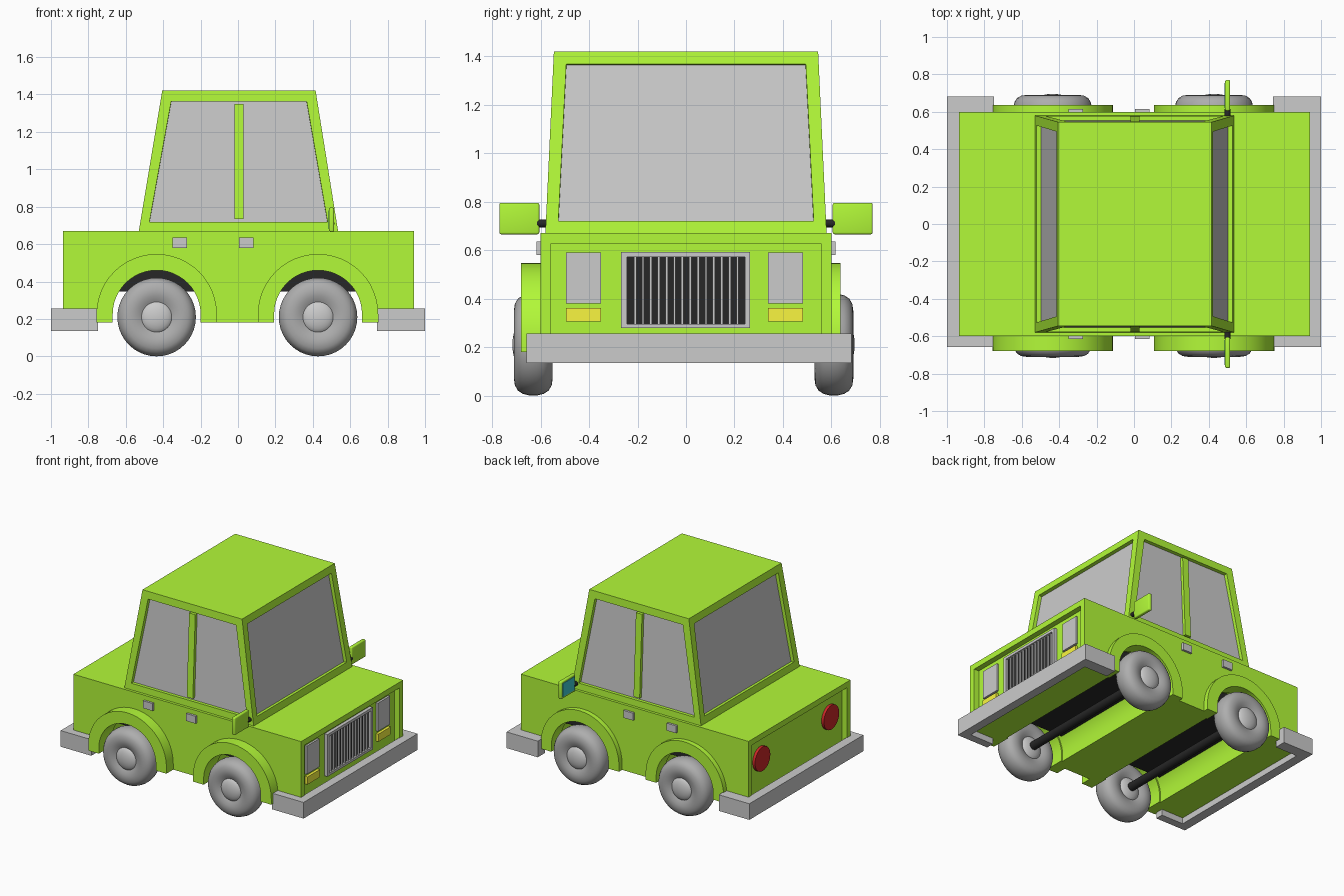
import bpy, bmesh, math
from mathutils import Vector, Matrix

if "Cube" in bpy.data.objects:
    bpy.data.objects.remove(bpy.data.objects["Cube"])


def mat(name, r, g, b):
    m = bpy.data.materials.new(name)
    m.diffuse_color = (r, g, b, 1)
    m.use_nodes = True
    m.node_tree.nodes["Principled BSDF"].inputs["Base Color"].default_value = m.diffuse_color
    return m


GREEN = mat("green_paint", 0.45, 0.95, 0.04)
BLACK = mat("black", 0.02, 0.02, 0.02)
RUBBER = mat("rubber", 0.42, 0.42, 0.42)
GREY = mat("grey", 0.66, 0.66, 0.66)
GLASS = mat("glass", 0.8, 0.8, 0.8)
YELLOW = mat("yellow", 0.95, 0.92, 0.05)
RED = mat("red", 0.6, 0.02, 0.02)
TEAL = mat("teal", 0.05, 0.6, 0.65)


def finish(name, bm, *mats, smooth=False):
    bmesh.ops.recalc_face_normals(bm, faces=bm.faces[:])
    me = bpy.data.meshes.new(name)
    bm.to_mesh(me)
    bm.free()
    for m in mats:
        me.materials.append(m)
    ob = bpy.data.objects.new(name, me)
    bpy.context.collection.objects.link(ob)
    if smooth:
        bpy.ops.object.select_all(action='DESELECT')
        ob.select_set(True)
        bpy.context.view_layer.objects.active = ob
        bpy.ops.object.shade_smooth_by_angle(angle=math.radians(35))
    return ob


def box(name, x, y, z, m, bevel=0):
    lo, hi = Vector((x[0], y[0], z[0])), Vector((x[1], y[1], z[1]))
    bm = bmesh.new()
    bmesh.ops.create_cube(bm, size=1, matrix=Matrix.Translation((lo + hi) / 2) @ Matrix.Diagonal((*(hi - lo), 1)))
    if bevel:
        bmesh.ops.bevel(bm, geom=bm.edges[:], offset=bevel, segments=3, profile=0.5, affect='EDGES')
    return finish(name, bm, m, smooth=bool(bevel))


def prism(pts, place, a, b):
    """Closed outline swept from a to b; place(u, v, t) gives the position."""
    bm = bmesh.new()
    f = bm.faces.new([bm.verts.new(place(u, v, a)) for u, v in pts])
    r = bmesh.ops.extrude_face_region(bm, geom=[f])
    d = Vector(place(0, 0, b)) - Vector(place(0, 0, a))
    bmesh.ops.translate(bm, vec=d, verts=[v for v in r['geom'] if isinstance(v, bmesh.types.BMVert)])
    bmesh.ops.recalc_face_normals(bm, faces=bm.faces[:])
    return bm


def along_y(u, v, t): return (u, t, v)
def along_x(u, v, t): return (t, u, v)
def along_z(u, v, t): return (u, v, t)


def lathe_y(name, prof, pos, m, n=40):
    bm = bmesh.new()
    vs = [bm.verts.new((r, y, 0)) for r, y in prof]
    es = [bm.edges.new(p) for p in zip(vs, vs[1:])]
    bmesh.ops.spin(bm, geom=vs + es, axis=(0, 1, 0), cent=(0, 0, 0), angle=2 * math.pi, steps=n)
    bmesh.ops.remove_doubles(bm, verts=bm.verts[:], dist=1e-4)
    bmesh.ops.translate(bm, vec=pos, verts=bm.verts[:])
    return finish(name, bm, m, smooth=True)


def cylinder(name, r, depth, pos, axis, m):
    bm = bmesh.new()
    rot = Matrix.Rotation(math.pi / 2, 4, axis)
    bmesh.ops.create_cone(bm, cap_ends=True, segments=32, radius1=r, radius2=r, depth=depth,
                          matrix=Matrix.Translation(pos) @ rot)
    return finish(name, bm, m, smooth=True)


def arch(cx, r, base=0.18, cz=0.225, n=24):
    """Arch outline from left foot over the top to right foot."""
    mid = [(cx - r * math.cos(math.pi * i / n), cz + r * math.sin(math.pi * i / n)) for i in range(n + 1)]
    return [(cx - r, base)] + mid + [(cx + r, base)]


WHEELS = {"rear": -0.435, "front": 0.428}

# Lower body with wheel channels and recessed ends
outline = [(-0.935, 0.67), (-0.935, 0.18)] + arch(-0.435, 0.245) + arch(0.428, 0.245) + [(0.94, 0.18), (0.94, 0.67)]
bm = prism(outline, along_y, -0.6, 0.6)
ends = [f for f in bm.faces if abs(f.calc_center_median().x) > 0.9]
bmesh.ops.inset_individual(bm, faces=ends, thickness=0.06)
bmesh.ops.inset_individual(bm, faces=ends, thickness=0.001, depth=-0.04)
finish("lower_body", bm, GREEN, smooth=True)

# Cabin with recessed windows
bm = bmesh.new()
rings = [[bm.verts.new((x, y, z)) for x, y in ((x0, -w), (x1, -w), (x1, w), (x0, w))]
         for x0, x1, w, z in ((-0.53, 0.535, 0.58, 0.67), (-0.405, 0.415, 0.545, 1.42))]
bm.faces.new(rings[0])
bm.faces.new(rings[1])
sides = [bm.faces.new((rings[0][i], rings[0][(i + 1) % 4], rings[1][(i + 1) % 4], rings[1][i])) for i in range(4)]
bmesh.ops.recalc_face_normals(bm, faces=bm.faces[:])
bmesh.ops.inset_individual(bm, faces=sides, thickness=0.074)
bmesh.ops.inset_individual(bm, faces=sides, thickness=0.001, depth=-0.025)
for f in sides:
    f.material_index = 1
finish("cabin", bm, GREEN, GLASS)

for s, side in ((-1, "right"), (1, "left")):
    # Door pillar
    pts = [(s * 0.574, 0.735), (s * 0.546, 1.35), (s * 0.51, 1.35), (s * 0.53, 0.735)]
    finish(f"{side}_door_pillar", prism(pts, along_x, -0.02, 0.03), GREEN)

    # Door handles
    for k, x in (("rear", -0.35), ("front", 0.005)):
        box(f"{side}_{k}_door_handle", (x, x + 0.078), sorted((s * 0.59, s * 0.616)), (0.58, 0.635), GREY)

    # Wing mirror
    box(f"{side}_mirror", (0.487, 0.514), sorted((s * 0.605, s * 0.77)), (0.665, 0.795), GREEN, bevel=0.008)
    box(f"{side}_mirror_glass", (0.484, 0.49), sorted((s * 0.62, s * 0.755)), (0.68, 0.78), TEAL)
    cylinder(f"{side}_mirror_stalk", 0.016, 0.06, (0.5, s * 0.585, 0.71), 'X', BLACK)

    # Lamps
    y = (0.338, 0.482) if s > 0 else (-0.495, -0.35)
    box(f"{side}_headlight", (0.89, 0.915), y, (0.38, 0.59), GLASS)
    box(f"{side}_indicator", (0.89, 0.92), y, (0.305, 0.362), YELLOW)
    cylinder(f"{side}_tail_light", 0.09, 0.03, (-0.9, s * 0.405, 0.46), 'Y', RED)

    # Fenders, tyres and hub caps
    for k, cx in WHEELS.items():
        pts = arch(cx, 0.322) + arch(cx, 0.235)[::-1]
        out = 0.637 if s > 0 else 0.68
        finish(f"{side}_{k}_fender", prism(pts, along_y, s * 0.53, s * out), GREEN, smooth=True)
        pos = (cx, s * 0.62 - 0.01, 0.21)
        half = [(0.07, 0.058), (0.09, 0.068), (0.115, 0.078), (0.14, 0.08), (0.168, 0.076),
                (0.19, 0.063), (0.203, 0.043), (0.21, 0.015)]
        tyre = half + [(r, -y) for r, y in reversed(half)]
        lathe_y(f"{side}_{k}_tyre", tyre + tyre[:1], pos, RUBBER)
        dome = [(0.088 * math.sin(i * math.pi / 12), 0.05 + 0.036 * math.cos(i * math.pi / 12)) for i in range(7)]
        dome += [(r, -y) for r, y in reversed(dome)]
        lathe_y(f"{side}_{k}_hub", dome, pos, GLASS)

# Axles and dark wheel wells
for k, cx in WHEELS.items():
    cylinder(f"{k}_axle", 0.03, 1.2, (cx, 0, 0.215), 'X', BLACK)
    pts = [p for p in arch(cx, 0.243) if p[1] > 0.33]
    finish(f"{k}_wheel_well", prism(pts, along_y, -0.5, 0.5), BLACK)

# Wrap-around bumpers
for s, name, xb, xe in ((1, "front_bumper", 0.935, 0.742), (-1, "rear_bumper", 0.93, 0.748)):
    pts = [(xe, 0.683), (1.0, 0.683), (1.0, -0.657), (xe, -0.657), (xe, -0.598), (xb, -0.598), (xb, 0.598), (xe, 0.598)]
    finish(name, prism([(s * x, y) for x, y in pts], along_z, 0.135, 0.255), GREY)

# Grille: backing, frame and upright bars
box("grille_backing", (0.89, 0.906), (-0.26, 0.255), (0.285, 0.585), BLACK)
for name, y, z in (("top", (-0.268, 0.264), (0.572, 0.592)), ("bottom", (-0.268, 0.264), (0.278, 0.296)),
                   ("right", (-0.268, -0.243), (0.296, 0.572)), ("left", (0.243, 0.264), (0.296, 0.572))):
    box(f"grille_frame_{name}", (0.89, 0.925), y, z, GLASS)
for i in range(14):
    y = -0.21 + i * 0.0325
    box(f"grille_bar_{i + 1}", (0.9, 0.918), (y - 0.005, y + 0.005), (0.29, 0.58), GREY)
